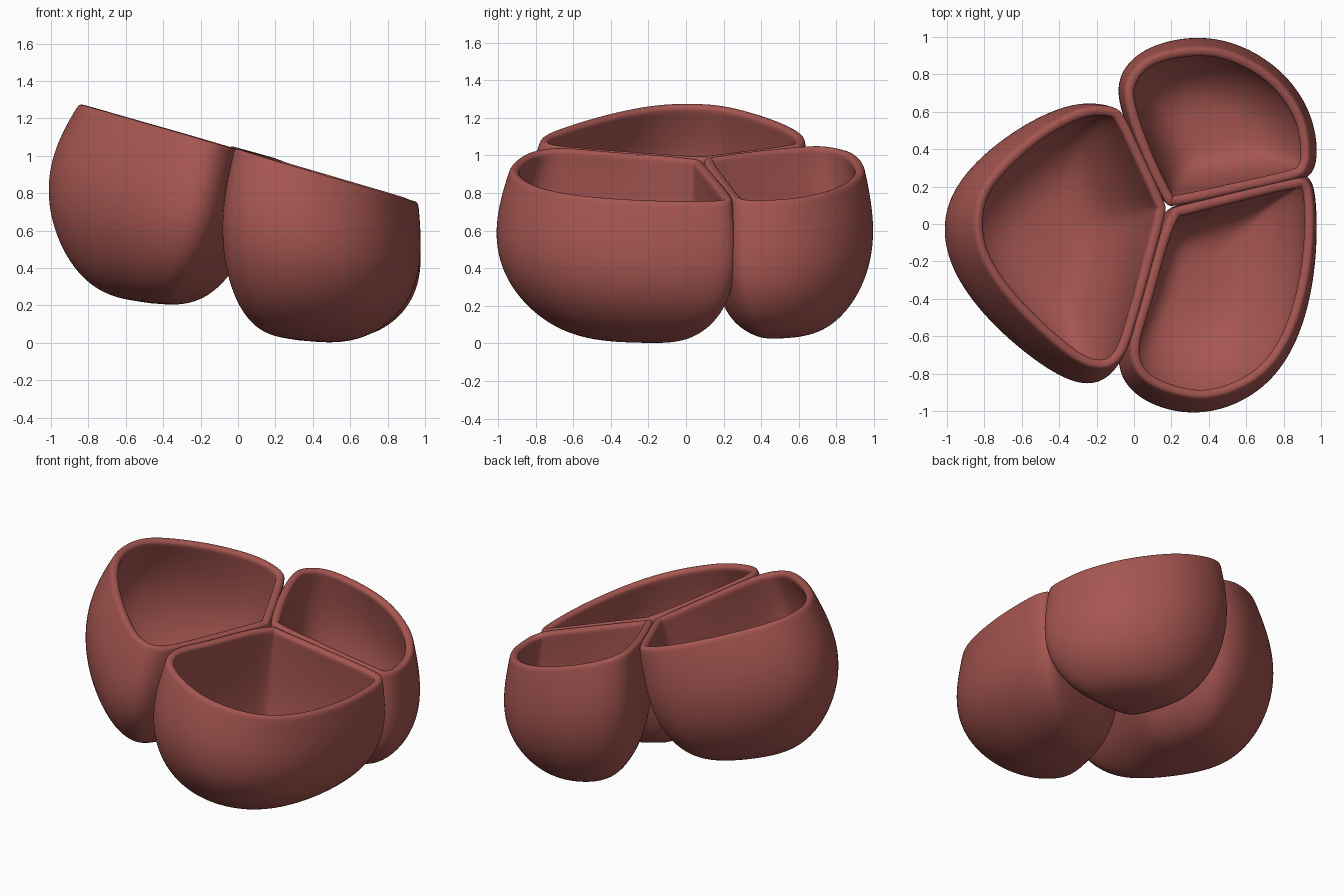
import bpy, bmesh, math
from mathutils import Vector

cube = bpy.data.objects.get("Cube")
if cube:
    bpy.data.objects.remove(cube, do_unlink=True)

clay = bpy.data.materials.new("terracotta red")
clay.use_nodes = True
colour = (0.38, 0.093, 0.082, 1)
clay.diffuse_color = colour
bsdf = clay.node_tree.nodes["Principled BSDF"]
bsdf.inputs["Base Color"].default_value = colour
bsdf.inputs["Roughness"].default_value = 0.7

RINGS = 14
STEPS = 3
POWER = 3.1
SLOPE = 0.29
HUB = Vector((0.17, 0.09))  # where the three bowls meet


def rim_height(x):
    """Height of the sloping plane shared by all three rims."""
    return 1.04 - SLOPE * x


def smooth_loop(pts):
    """Closed Catmull-Rom curve through the rim points."""
    pts = [Vector(p) for p in pts]
    n = len(pts)
    out = []
    for i in range(n):
        a, b, c, d = (pts[(i + k) % n] for k in (-1, 0, 1, 2))
        for j in range(STEPS):
            t = j / STEPS
            out.append(0.5 * (2 * b + (c - a) * t
                              + (2 * a - 5 * b + 4 * c - d) * t ** 2
                              + (3 * b - a - 3 * c + d) * t ** 3))
    return out


def mean_radius(offsets):
    return sum(o.length for o in offsets) / len(offsets)


def relax(offsets):
    """Soften the corners of an outline while keeping its size."""
    n = len(offsets)
    soft = [(offsets[i - 1] + 2 * offsets[i] + offsets[(i + 1) % n]) / 4 for i in range(n)]
    grow = mean_radius(offsets) / mean_radius(soft)
    return [o * grow for o in soft]


def make_bowl(name, rim, centre, drop, bulge):
    """Loft a rim outline down to a rounded base, then thicken the shell."""
    centre, drop = Vector(centre), Vector(drop)
    outward = (centre - HUB).normalized()
    offsets = [p - centre for p in smooth_loop(rim)]
    n = len(offsets)
    top = rim_height(centre.x)
    depths = [0, 0.045] + [math.sin(math.pi / 2 * i / RINGS) for i in range(1, RINGS)]
    bm = bmesh.new()
    rings = []
    for t in depths:
        close = (1 - t ** POWER) ** (1 / POWER)
        tilt = SLOPE * (1 - 0.6 * t * t)  # sections level out towards the base
        ring = []
        for o in offsets:
            # Walls swell away from the hub and stay flat beside it
            swell = bulge * (0.5 + 0.5 * o.normalized().dot(outward))
            flat = o * close * (1 + swell * math.sin(math.pi * t))
            ring.append(bm.verts.new(Vector((centre.x + flat.x, centre.y + flat.y,
                                             top - tilt * flat.x)) + drop * t))
        rings.append(ring)
        offsets = relax(offsets)
    for upper, lower in zip(rings, rings[1:]):
        for i in range(n):
            k = (i + 1) % n
            bm.faces.new((upper[i], lower[i], lower[k], upper[k]))
    pole = bm.verts.new(Vector((centre.x, centre.y, top)) + drop)
    for i in range(n):
        bm.faces.new((rings[-1][i], pole, rings[-1][(i + 1) % n]))
    bmesh.ops.recalc_face_normals(bm, faces=bm.faces)
    # Outer skin must face away from the bowl
    bm.normal_update()
    if pole.link_faces[0].normal.z > 0:
        bmesh.ops.reverse_faces(bm, faces=bm.faces)
    mesh = bpy.data.meshes.new(name)
    bm.to_mesh(mesh)
    bm.free()
    mesh.materials.append(clay)
    mesh.shade_smooth()
    obj = bpy.data.objects.new(name, mesh)
    bpy.context.collection.objects.link(obj)
    wall = obj.modifiers.new("wall", 'SOLIDIFY')
    wall.thickness = 0.055
    wall.offset = -1
    soft = obj.modifiers.new("soft lip", 'SUBSURF')
    soft.levels = soft.render_levels = 2


# Large high bowl on the right-hand side
make_bowl("large_bowl", [
    (-0.22, 0.63), (-0.1, 0.62), (-0.04, 0.56), (0.06, 0.35), (0.16, 0.13),
    (0.17, 0.05), (0.09, -0.25), (-0.01, -0.6), (-0.07, -0.72), (-0.16, -0.77),
    (-0.32, -0.72), (-0.61, -0.46), (-0.8, -0.2), (-0.845, 0.02), (-0.79, 0.22),
    (-0.58, 0.44), (-0.37, 0.58)], (-0.28, -0.03), (-0.19, -0.06, -0.91), 0.19)

# Front bowl
make_bowl("front_bowl", [
    (0.2, 0.07), (0.27, 0.1), (0.55, 0.17), (0.85, 0.24), (0.93, 0.22),
    (0.96, 0.12), (0.95, -0.2), (0.86, -0.56), (0.69, -0.81), (0.42, -0.93),
    (0.19, -0.9), (0.03, -0.81), (-0.02, -0.65), (0.05, -0.4), (0.13, -0.1)],
    (0.42, -0.26), (-0.1, 0, -0.905), 0.17)

# Back bowl
make_bowl("back_bowl", [
    (0.16, 0.13), (0.23, 0.1), (0.55, 0.17), (0.85, 0.24), (0.92, 0.29),
    (0.94, 0.39), (0.9, 0.59), (0.75, 0.79), (0.52, 0.92), (0.3, 0.945),
    (0.07, 0.89), (-0.04, 0.76), (-0.04, 0.62), (0.04, 0.38)],
    (0.43, 0.5), (-0.03, 0, -0.88), 0.16)
